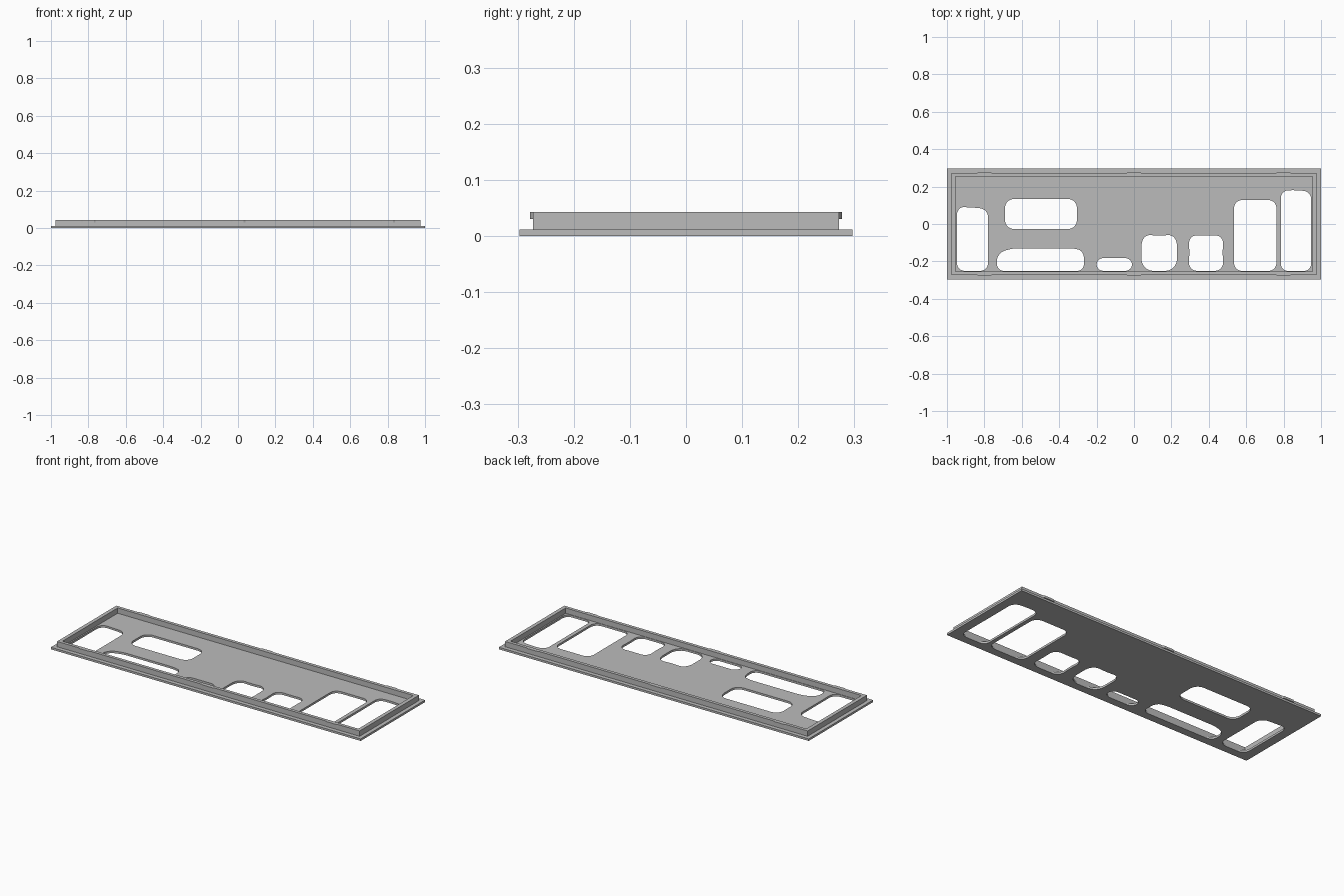
import bpy
import bmesh
from mathutils import Vector

default = bpy.data.objects.get("Cube")
if default:
    bpy.data.objects.remove(default, do_unlink=True)

grey = bpy.data.materials.new("steel grey")
grey.use_nodes = True
colour = (0.5, 0.5, 0.5, 1)
grey.diffuse_color = colour
grey.node_tree.nodes["Principled BSDF"].inputs["Base Color"].default_value = colour

PLATE_TOP, RIM_TOP, CLIP_BOTTOM = 0.012, 0.043, 0.03
RIM_X, RIM_Y = 0.977, 0.273


def rect(x0, x1, y0, y1):
    return [(x0, y0), (x1, y0), (x1, y1), (x0, y1)]


def rounded(points, radius, steps=6):
    """Round every corner of a counter-clockwise outline."""
    pts = [Vector(p) for p in points]
    out = []
    for i, p in enumerate(pts):
        before, after = pts[i - 1] - p, pts[(i + 1) % len(pts)] - p
        a = p + before.normalized() * min(radius, before.length * 0.49)
        b = p + after.normalized() * min(radius, after.length * 0.49)
        for k in range(steps + 1):
            t = k / steps
            q = a.lerp(b, t) * 0.25 + 0.75 * (a.lerp(p, t).lerp(p.lerp(b, t), t))
            out.append(q if 0 < k < steps else (a if k == 0 else b))
    return out


def prisms(name, outlines, z0, z1):
    """Extrude each outline between two heights, all in one object."""
    bm = bmesh.new()
    for outline in outlines:
        face = bm.faces.new([bm.verts.new((p[0], p[1], z0)) for p in outline])
        moved = bmesh.ops.extrude_face_region(bm, geom=[face])["geom"]
        verts = [v for v in moved if isinstance(v, bmesh.types.BMVert)]
        bmesh.ops.translate(bm, verts=verts, vec=(0, 0, z1 - z0))
    bmesh.ops.recalc_face_normals(bm, faces=bm.faces)
    mesh = bpy.data.meshes.new(name)
    bm.to_mesh(mesh)
    bm.free()
    mesh.materials.append(grey)
    obj = bpy.data.objects.new(name, mesh)
    bpy.context.collection.objects.link(obj)
    return obj


def cut(target, cutter):
    mod = target.modifiers.new("cut", "BOOLEAN")
    mod.object = cutter
    mod.operation = "DIFFERENCE"
    mod.solver = "EXACT"
    cutter.hide_render = True
    bpy.context.view_layer.objects.active = target
    bpy.ops.object.modifier_apply(modifier=mod.name)
    bpy.data.objects.remove(cutter, do_unlink=True)


# Port openings, all of the lower row sharing one bottom line
LOW = -0.251
openings = [
    rounded([(-0.947, LOW), (-0.78, LOW), (-0.78, 0.08), (-0.88, 0.09), (-0.947, 0.09)], 0.04),
    rounded(rect(-0.69, -0.305, -0.027, 0.134), 0.045),
    rounded([(-0.733, LOW), (-0.267, LOW), (-0.267, -0.15), (-0.31, -0.13),
             (-0.66, -0.13), (-0.733, -0.16)], 0.035),
    rounded(rect(-0.2, -0.01, LOW, -0.182), 0.035),
    rounded([(0.04, LOW), (0.23, LOW), (0.23, -0.052), (0.135, -0.066), (0.04, -0.052)], 0.06),
    rounded([(0.29, LOW), (0.48, LOW), (0.472, -0.15), (0.48, -0.058),
             (0.385, -0.063), (0.29, -0.058), (0.298, -0.15)], 0.045),
    rounded(rect(0.535, 0.762, LOW, 0.128), 0.04),
    rounded([(0.785, LOW), (0.947, LOW), (0.947, 0.172), (0.87, 0.182), (0.785, 0.178)], 0.035),
]

# Flat plate with its openings
plate = prisms("base_plate", [rect(-1, 1, -0.297, 0.297)], 0, PLATE_TOP)
cut(plate, prisms("port_cutter", openings, -0.05, 0.05))

# Raised rim, open in the middle
rim = prisms("raised_rim", [rect(-RIM_X, RIM_X, -RIM_Y, RIM_Y)], PLATE_TOP, RIM_TOP)
cut(rim, prisms("rim_cutter", [rect(-0.955, 0.955, -0.254, 0.254)], -0.05, 0.1))

# Small snap clips along the front and back of the rim
for side, label in ((-1, "front"), (1, "back")):
    for x, place in ((-0.8, "right"), (0, "middle"), (0.8, "left")):
        root, tip = side * (RIM_Y - 0.002), side * (RIM_Y + 0.005)
        prisms(f"{label}_{place}_clip",
               [[(x - 0.043, root), (x + 0.043, root), (x + 0.03, tip), (x - 0.03, tip)]],
               CLIP_BOTTOM, RIM_TOP)
